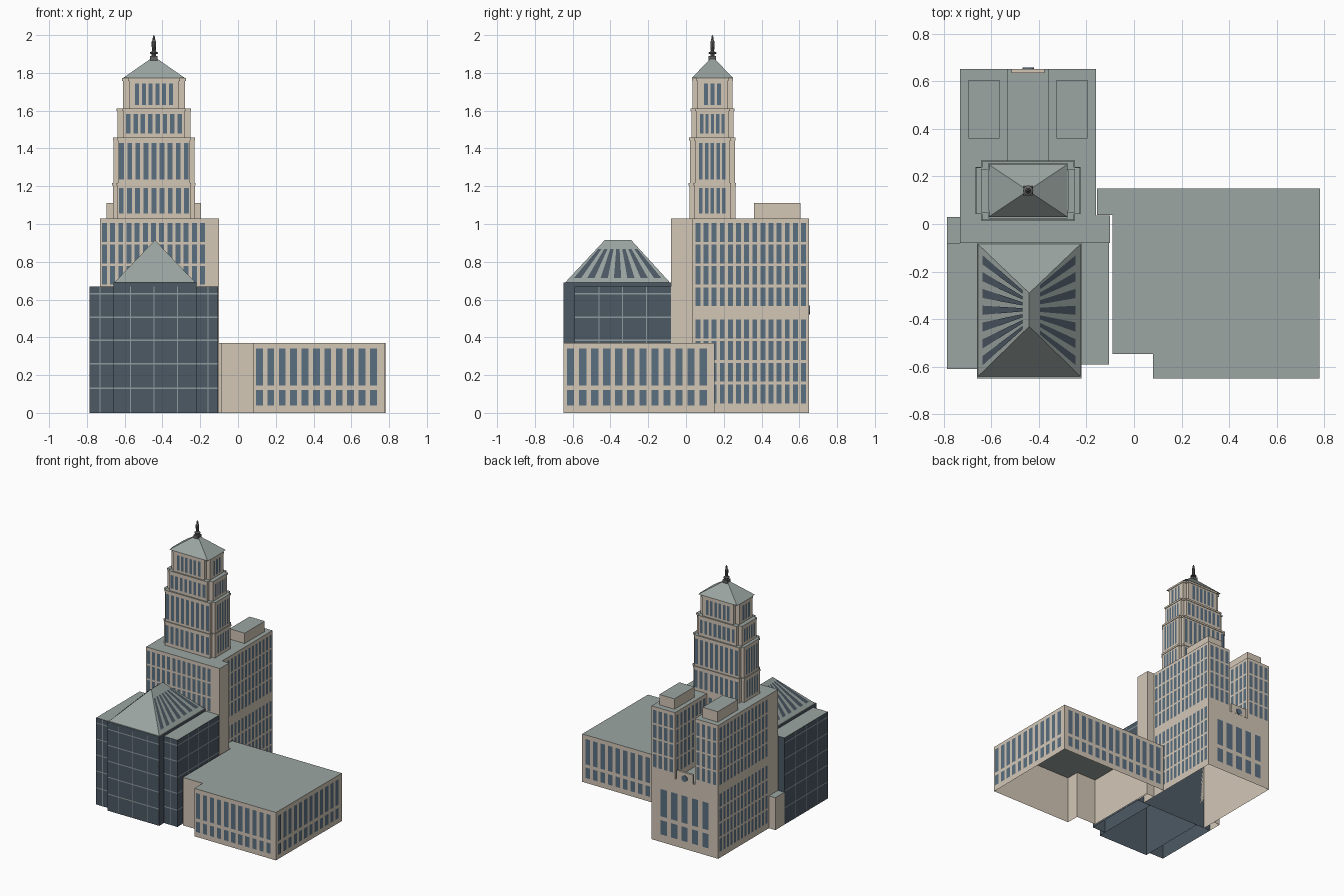
import bpy, bmesh, math
from mathutils import Vector

if "Cube" in bpy.data.objects:
    bpy.data.objects.remove(bpy.data.objects["Cube"])

def mat(name, c):
    m = bpy.data.materials.new(name)
    m.diffuse_color = (*c, 1)
    m.use_nodes = True
    m.node_tree.nodes["Principled BSDF"].inputs["Base Color"].default_value = m.diffuse_color
    return m

STONE = mat("stone", (0.65, 0.57, 0.47))
ROOF = mat("roof_grey_green", (0.33, 0.38, 0.36))
WINDOW = mat("window_blue", (0.10, 0.16, 0.22))
GLASS = mat("dark_glass", (0.075, 0.10, 0.13))
MULLION = mat("mullion", (0.27, 0.33, 0.34))
METAL = mat("dark_metal", (0.12, 0.12, 0.12))
CX, CY = -0.445, 0.14

def finish(bm, name, *mats):
    me = bpy.data.meshes.new(name)
    bm.to_mesh(me)
    bm.free()
    for m in mats:
        me.materials.append(m)
    ob = bpy.data.objects.new(name, me)
    bpy.context.collection.objects.link(ob)
    return ob

def prism(name, pts, z0, z1, wall=STONE, top=ROOF, bottom=False):
    """Extruded counter-clockwise outline, top face in its own material."""
    bm = bmesh.new()
    lo = [bm.verts.new((x, y, z0)) for x, y in pts]
    hi = [bm.verts.new((x, y, z1)) for x, y in pts]
    n = len(pts)
    for i in range(n):
        j = (i + 1) % n
        bm.faces.new((lo[i], lo[j], hi[j], hi[i]))
    bm.faces.new(hi).material_index = 1
    if bottom:
        bm.faces.new(lo[::-1])
    return finish(bm, name, wall, top)

def rect(x0, x1, y0, y1):
    return [(x0, y0), (x1, y0), (x1, y1), (x0, y1)]

def cross(wx, nx, wy, ny):
    q = [(nx, -wy), (nx, -ny), (wx, -ny)]
    q += [(x, -y) for x, y in q[::-1]]
    q += [(-x, -y) for x, y in q]
    return [(CX + x, CY + y) for x, y in q]

def panel(bm, side, pos, u0, u1, z0, z1, off=0.003):
    """Upright quad on a wall; side is '+x', '-x', '+y' or '-y'."""
    s = 1 if side[0] == '+' else -1
    p = pos + s * off
    c = [(u0, z0), (u1, z0), (u1, z1), (u0, z1)]
    if side[1] == 'x':
        v = [(p, u, z) for u, z in c]
    else:
        v = [(u, p, z) for u, z in c]
    if side in ('-x', '+y'):
        v.reverse()
    bm.faces.new([bm.verts.new(a) for a in v])

def windows(bm, side, pos, a, b, n, rows, fill=0.6):
    pitch = (b - a) / (n - 1 + fill)
    for i in range(n):
        u = a + i * pitch
        for z0, z1 in rows:
            panel(bm, side, pos, u, u + pitch * fill, z0, z1)

# Main stone block: full base, U-shaped upper floors, corner piers
prism("block_base", rect(-0.73, -0.16, -0.08, 0.65), 0, 0.52)
prism("block_upper", [(-0.73, -0.08), (-0.16, -0.08), (-0.16, 0.65), (-0.36, 0.65),
                      (-0.36, 0.26), (-0.53, 0.26), (-0.53, 0.65), (-0.73, 0.65)], 0.52, 1.03)
prism("corner_pier", rect(-0.16, -0.10, -0.08, 0.035), 0, 1.03)
prism("low_side_annex", rect(-0.785, -0.73, -0.08, 0.03), 0, 0.25)
for s in (-1, 1):
    c = CX + s * 0.185
    prism("roof_penthouse", rect(c - 0.065, c + 0.065, 0.36, 0.605), 1.03, 1.11)
prism("rear_pediment", rect(-0.515, -0.376, 0.635, 0.651), 0.52, 0.59, top=STONE)

upper = [(0.565 + 0.1135 * i, 0.665 + 0.1135 * i) for i in range(4)]
lower = [(0.05 + 0.115 * i, 0.15 + 0.115 * i) for i in range(4)]
bm = bmesh.new()
for side, x in (('+x', -0.16), ('-x', -0.73)):
    windows(bm, side, x, 0.05, 0.635, 14, upper + lower)
windows(bm, '-y', -0.08, -0.72, -0.175, 13, upper[1:])
for a in (-0.715, -0.345):
    windows(bm, '+y', 0.65, a, a + 0.17, 4, upper)
windows(bm, '+y', 0.26, -0.515, -0.375, 3, upper)
windows(bm, '+x', -0.53, 0.28, 0.635, 8, upper)
windows(bm, '-x', -0.36, 0.28, 0.635, 8, upper)
windows(bm, '+y', 0.65, -0.65, -0.24, 5, [(0.06, 0.17), (0.20, 0.41)])
finish(bm, "block_windows", WINDOW)

# Round medallion on the rear pediment
bpy.ops.mesh.primitive_cylinder_add(vertices=20, radius=0.024, depth=0.008,
                                    location=(CX, 0.653, 0.545), rotation=(math.pi / 2, 0, 0))
bpy.context.object.name = "rear_medallion"
bpy.context.object.data.materials.append(WINDOW)

# Stepped tower: wide x, narrow x, wide y, narrow y, z range, windows (front n, reach, side n, reach, z range)
tiers = [(.217, .193, .122, .095, 1.03, 1.215, 9, .186, 5, .07, 1.055, 1.19),
         (.214, .190, .119, .093, 1.215, 1.455, 9, .184, 5, .07, 1.235, 1.43),
         (.193, .162, .112, .088, 1.455, 1.61, 8, .148, 5, .065, 1.48, 1.582),
         (.165, .133, .105, .080, 1.61, 1.77, 6, .10, 3, .045, 1.63, 1.745)]
bm = bmesh.new()
for wx, nx, wy, ny, z0, z1, nf, rf, ns, rs, wz0, wz1 in tiers:
    prism("tower_tier", cross(wx, nx, wy, ny), z0, z1)
    e = 0.004
    prism("tower_cornice", cross(wx + e, nx + e, wy + e, ny + e), z1 - 0.012, z1 + 0.002, bottom=True)
    for s, sg in ((-1, '-'), (1, '+')):
        windows(bm, sg + 'y', CY + s * wy, CX - rf, CX + rf, nf, [(wz0, wz1)])
        windows(bm, sg + 'x', CX + s * wx, CY - rs, CY + rs, ns, [(wz0, wz1)])
finish(bm, "tower_windows", WINDOW)

def hip_roof(name, x0, x1, y0, y1, z0, z1, r0, r1):
    """Hip roof with a ridge along y from r0 to r1 (equal = pyramid)."""
    bm = bmesh.new()
    xm = (x0 + x1) / 2
    b = [bm.verts.new((x, y, z0)) for x, y in rect(x0, x1, y0, y1)]
    p = bm.verts.new((xm, r0, z1))
    q = p if r0 == r1 else bm.verts.new((xm, r1, z1))
    bm.faces.new((b[0], b[1], p))
    bm.faces.new((b[2], b[3], q))
    for f in ((b[1], b[2], q, p), (b[3], b[0], p, q)):
        bm.faces.new(f[:3] if p is q else f)
    bm.faces.new(b[::-1])
    finish(bm, name, ROOF)

hip_roof("tower_roof", CX - .165, CX + .165, CY - .11, CY + .11, 1.772, 1.887, CY, CY)

# Finial: square foot and lathed spike
prism("finial_foot", rect(CX - .02, CX + .02, CY - .02, CY + .02), 1.86, 1.89, METAL, METAL, True)
prof = [(.012, 1.89), (.012, 1.90), (.022, 1.902), (.022, 1.908), (.009, 1.915), (.012, 1.94),
        (.012, 1.965), (.007, 1.975), (.006, 1.99), (.001, 2.0)]
bm = bmesh.new()
vs = [bm.verts.new((CX + r, CY, z)) for r, z in prof]
es = [bm.edges.new(e) for e in zip(vs, vs[1:])]
bmesh.ops.spin(bm, geom=vs + es, cent=(CX, CY, 0), axis=(0, 0, 1), angle=2 * math.pi, steps=10, use_merge=True)
bmesh.ops.recalc_face_normals(bm, faces=bm.faces)
finish(bm, "finial", METAL)

# Glass building: centre bay and two wings, with mullion grid
prism("glass_centre", rect(-0.66, -0.22, -0.648, -0.08), 0, 0.69, GLASS)
prism("glass_left_wing", rect(-0.785, -0.66, -0.61, -0.08), 0, 0.67, GLASS)
prism("glass_right_wing", rect(-0.22, -0.105, -0.59, -0.08), 0, 0.67, GLASS)
walls = [('-y', -0.648, -0.66, -0.22, (-.57, -.445, -.32)),
         ('-y', -0.61, -0.785, -0.66, (-.73,)),
         ('-y', -0.59, -0.22, -0.105, (-.16,)),
         ('-x', -0.785, -0.61, -0.08, (-.48, -.345, -.21)),
         ('+x', -0.105, -0.59, -0.08, (-.46, -.335, -.21))]
bm = bmesh.new()
for side, pos, a, b, cols in walls:
    for z in (.13, .26, .385, .507, .63):
        panel(bm, side, pos, a, b, z - .004, z + .004, .002)
    for u in cols:
        panel(bm, side, pos, u - .0025, u + .0025, 0, .67, .0015)
finish(bm, "glass_mullions", MULLION)

# Hipped roof with fanned skylights on both long slopes
X0, X1, Y0, Y1, R0, R1, ZB, ZT = -0.655, -0.225, -0.64, -0.085, -0.43, -0.29, 0.69, 0.915
hip_roof("glass_roof", X0, X1, Y0, Y1, ZB, ZT, R0, R1)
bm = bmesh.new()
for xe in (X0, X1):
    def at(t, k):
        lo, hi = Vector((xe, Y0 + t * (Y1 - Y0), ZB)), Vector((CX, R0 + t * (R1 - R0), ZT))
        out = Vector((math.copysign(1, xe - CX), 0, 1)) * 0.002
        return bm.verts.new(lo.lerp(hi, k) + out)
    n = 7
    for i in range(n):
        t0 = 0.05 + i * 0.1375
        t1 = t0 + 0.075
        q = [at(t0, .1), at(t1, .1), at(t1, .9), at(t0, .9)]
        bm.faces.new(q if xe == X1 else q[::-1])
finish(bm, "roof_skylights", GLASS)

# Low side building
prism("low_building", [(-0.09, -0.545), (0.08, -0.545), (0.08, -0.648), (0.778, -0.648), (0.782, 0.15),
                       (-0.155, 0.15), (-0.155, 0.038), (-0.09, 0.038)], 0, 0.37)
rows = [(0.04, 0.12), (0.145, 0.34)]
bm = bmesh.new()
windows(bm, '-y', -0.648, 0.095, 0.735, 11, rows)
windows(bm, '+x', 0.781, -0.63, 0.11, 12, rows)
windows(bm, '+y', 0.15, -0.12, 0.75, 14, rows)
finish(bm, "low_building_windows", WINDOW)
